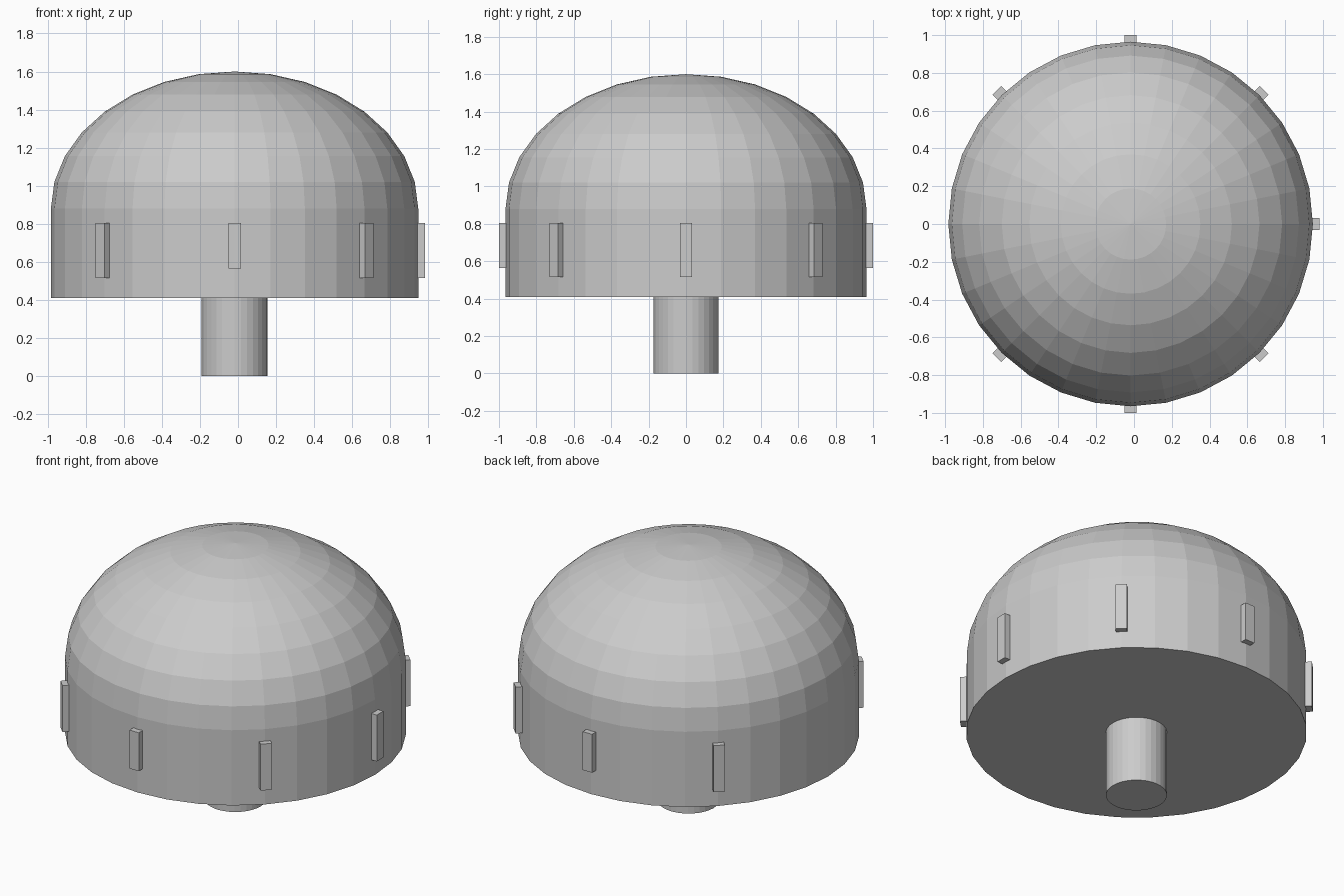
import bpy, bmesh
from math import sin, cos, pi, radians
from mathutils import Matrix, Vector

if "Cube" in bpy.data.objects:
    bpy.data.objects.remove(bpy.data.objects["Cube"])

CX = -0.018   # axis of the round body
R = 0.965


def add_object(name, bm):
    bmesh.ops.recalc_face_normals(bm, faces=bm.faces)
    mesh = bpy.data.meshes.new(name)
    bm.to_mesh(mesh)
    bm.free()
    obj = bpy.data.objects.new(name, mesh)
    bpy.context.collection.objects.link(obj)
    return obj


def cylinder(name, radius, z0, z1, segments):
    bm = bmesh.new()
    bmesh.ops.create_cone(bm, cap_ends=True, segments=segments,
                          radius1=radius, radius2=radius, depth=z1 - z0,
                          matrix=Matrix.Translation((CX, 0, (z0 + z1) / 2)))
    return add_object(name, bm)


def rib(name, angle, z0, z1, inner=0.93, outer=1.0, width=0.065):
    bm = bmesh.new()
    size = Matrix.Diagonal((outer - inner, width, z1 - z0, 1))
    place = (Matrix.Translation((CX, 0, 0)) @ Matrix.Rotation(radians(angle), 4, 'Z')
             @ Matrix.Translation(((inner + outer) / 2, 0, (z0 + z1) / 2)))
    bmesh.ops.create_cube(bm, size=1, matrix=place @ size)
    return add_object(name, bm)


# Stem, thin base plate and straight drum
cylinder("stem", 0.173, 0.0, 0.43, 32)
cylinder("base_plate", R, 0.41, 0.45, 32)
cylinder("drum", R, 0.45, 0.88, 32)

# Flattened faceted dome: upper half of a squashed sphere
bm = bmesh.new()
bmesh.ops.create_uvsphere(bm, u_segments=32, v_segments=16, radius=1)
bmesh.ops.delete(bm, geom=[v for v in bm.verts if v.co.z < -0.01], context='VERTS')
bmesh.ops.transform(bm, verts=bm.verts,
                    matrix=Matrix.Translation((CX, 0, 0.88)) @ Matrix.Diagonal((R, R, 0.72, 1)))
add_object("dome", bm)

# Seven ribs round the drum (left position is empty); front and back ones are shorter
for a in (0, 45, 90, 135, 225, 270, 315):
    rib(f"rib_{a}", a, 0.565 if a in (90, 270) else 0.515, 0.805)
